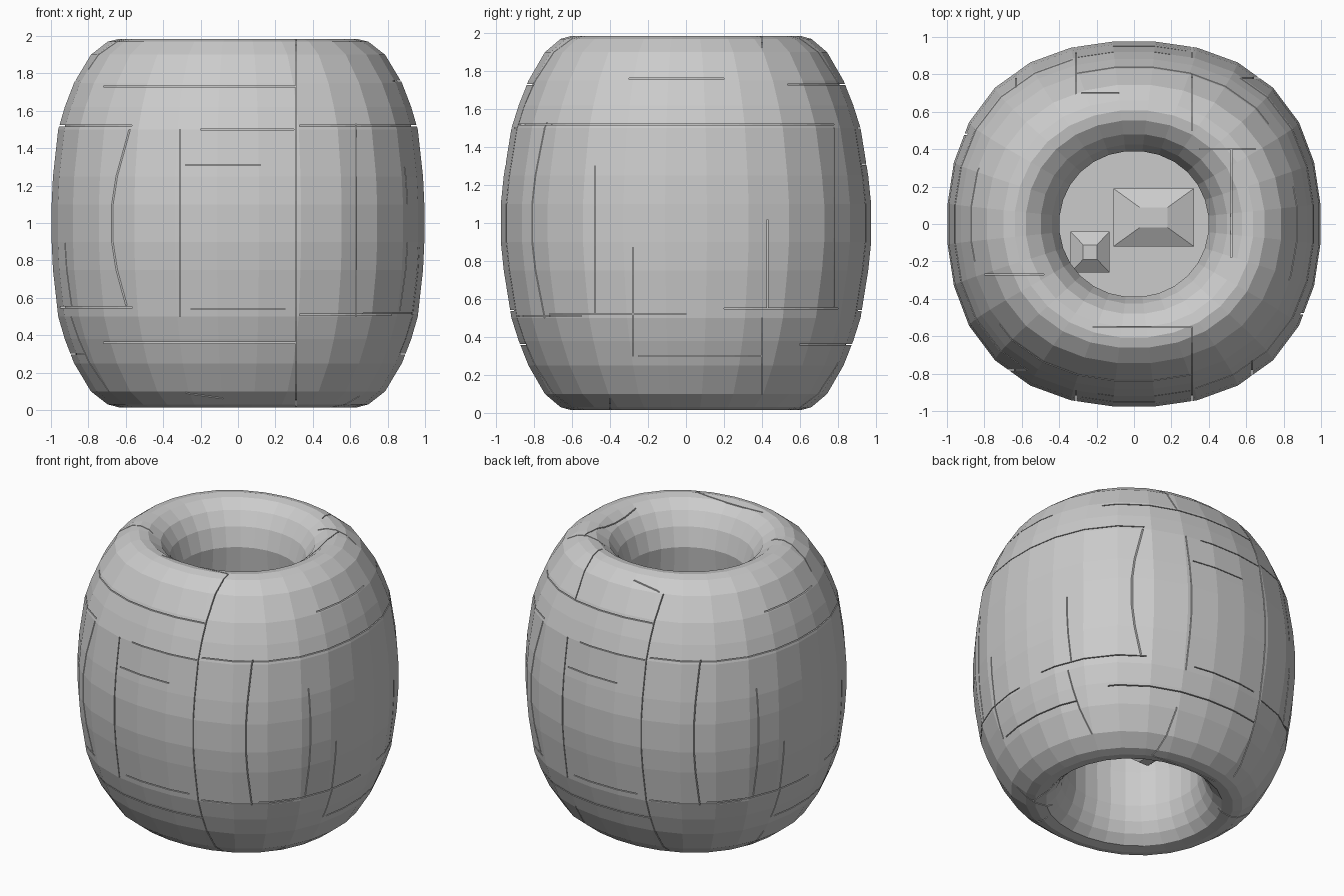
import bpy, bmesh, math
from mathutils import Matrix, Vector

if "Cube" in bpy.data.objects:
    bpy.data.objects.remove(bpy.data.objects["Cube"])

SEGS = 28


def make_object(name, bm):
    bmesh.ops.recalc_face_normals(bm, faces=bm.faces)
    mesh = bpy.data.meshes.new(name)
    bm.to_mesh(mesh)
    bm.free()
    obj = bpy.data.objects.new(name, mesh)
    bpy.context.collection.objects.link(obj)
    return obj


def skin_point(r, z, a):
    """Round near the opening, slightly square and narrower in y near the outside."""
    grow = 1 + .052 * math.sin(2 * a) ** 2 * r ** 2
    squeeze = 1 - .015 * r - .06 * r * abs(z - 1)
    return (r * grow * math.cos(a), r * grow * squeeze * math.sin(a), z)


def lathe(name, profile):
    """Revolve a closed (radius, z) profile; zero radius points become poles."""
    bm = bmesh.new()
    rings = []
    for r, z in profile:
        if r == 0:
            rings.append([bm.verts.new((0, 0, z))] * SEGS)
        else:
            rings.append([bm.verts.new(skin_point(r, z, (i + .5) * 2 * math.pi / SEGS))
                          for i in range(SEGS)])
    for a, b in zip(rings, rings[1:]):
        for i in range(SEGS):
            j = (i + 1) % SEGS
            quad = list(dict.fromkeys((a[i], a[j], b[j], b[i])))
            if len(quad) > 2:
                bm.faces.new(quad)
    return make_object(name, bm)


# Section of the shell: outer half, then the rim and the hollow of each opening
outer = [(1.0, 1.1), (.993, 1.25), (.965, 1.5), (.93, 1.62), (.88, 1.75), (.79, 1.9), (.7, 1.97)]
upper = [(.64, 1.985), (.58, 1.975), (.5, 1.92), (.44, 1.83), (.4, 1.7),
         (.42, 1.5), (.42, 1.37), (0, 1.37)]
lower = [(.64, .015), (.57, .025), (.51, .08), (.47, .15), (.44, .25), (.44, .5), (.42, .63), (0, .63)]
below = [(r, 2 - z) for r, z in reversed(outer)]
shell = lathe("outer_shell", lower[::-1] + below + outer + upper)

# Parting lines: (direction, fixed coordinate, from, to)
front = [("v", -.31, .5, 1.5), ("v", .31, .05, 1.9), ("h", 1.73, -.72, .31), ("h", 1.5, -.2, .3),
         ("h", 1.31, -.28, .12), ("h", .54, -.25, .25), ("h", .36, -.72, .31),
         ("v", .63, .5, 1.53), ("h", 1.52, .33, .82), ("h", .51, .33, .82)]
side = [("h", 1.52, -.72, .78), ("h", .52, -.72, 0), ("h", .55, .2, .8), ("v", -.48, .53, 1.3),
        ("v", -.28, .3, .87), ("v", .43, .55, 1.02), ("v", .4, .1, .5), ("h", .3, -.25, .4),
        ("h", 1.76, -.3, .2), ("v", .78, .56, 1.5)]
top = [("v", .31, .5, .8), ("v", .31, -.8, -.55), ("h", .4, .35, .65), ("v", .52, -.18, .4),
       ("h", -.27, -.8, -.48), ("h", -.55, -.22, .31), ("h", .7, -.28, -.08)]


def add_slits(bm, lines, turn, above=.05, width=.006, depth=.03):
    """Slits follow the surface, each step sunk a little below it."""
    for kind, c, lo, hi in lines:
        rings = []
        n = max(2, int((hi - lo) / .07))
        for k in range(n + 1):
            t = lo + (hi - lo) * k / n
            u, v = (c, t) if kind == "v" else (t, c)
            # find the skin with a ray coming from outside along the local axis
            aim = turn.to_3x3() @ Vector((0, 1, 0))
            hit, pos, _, _ = shell.ray_cast(turn @ Vector((u, -3, v)), aim)
            if not hit:
                continue
            y = (turn.inverted() @ pos).y
            offset = Vector((width / 2, 0, 0)) if kind == "v" else Vector((0, 0, width / 2))
            rings.append([bm.verts.new(turn @ (Vector((u, y + dy, v)) + offset * s))
                          for s, dy in ((-1, -above), (1, -above), (1, depth), (-1, depth))])
        if len(rings) < 2:
            continue
        for a, b in zip(rings, rings[1:]):
            for i in range(4):
                bm.faces.new((a[i], a[(i + 1) % 4], b[(i + 1) % 4], b[i]))
        bm.faces.new(rings[0])
        bm.faces.new(rings[-1])


bpy.context.view_layer.update()
cut = bmesh.new()
up = Matrix(((1, 0, 0, 0), (0, 0, 1, 0), (0, -1, 0, 1), (0, 0, 0, 1)))
lift = Matrix.Translation((0, 0, 1))
for deg in (0, 180):
    turn = Matrix.Rotation(math.radians(deg), 4, "Z")
    add_slits(cut, front, turn)
    add_slits(cut, side, turn @ Matrix.Rotation(math.pi / 2, 4, "Z"))
    flip = lift @ Matrix.Rotation(math.radians(deg), 4, "X") @ lift.inverted()
    add_slits(cut, top, flip @ up)
cutter = make_object("slit_cutter", cut)
cutter.hide_render = True
cutter.hide_set(True)

mod = shell.modifiers.new("parting_lines", "BOOLEAN")
mod.operation = "DIFFERENCE"
mod.solver = "EXACT"
mod.use_self = True
mod.object = cutter


# Faceted ends of the interlocking pieces inside both openings
def block(name, x0, x1, y0, y1, z, peak, sign):
    bm = bmesh.new()
    cx, cy = (x0 + x1) / 2, (y0 + y1) / 2
    rings = []
    for h, k in ((1.3, 1), (z, 1), (peak, .35)):
        rings.append([bm.verts.new((cx + (x - cx) * k, cy + (y - cy) * k, 1 + sign * (h - 1)))
                      for x, y in ((x0, y0), (x1, y0), (x1, y1), (x0, y1))])
    for a, b in zip(rings, rings[1:]):
        for i in range(4):
            j = (i + 1) % 4
            bm.faces.new((a[i], a[j], b[j], b[i]))
    bm.faces.new(rings[0])
    bm.faces.new(rings[-1])
    return make_object(name, bm)


for label, sign in (("upper", 1), ("lower", -1)):
    block(label + "_core_block", -.11, .32, -.12, .19, 1.42, 1.48, sign)
    block(label + "_corner_block", -.34, -.13, -.26, -.04, 1.46, 1.52, sign)
